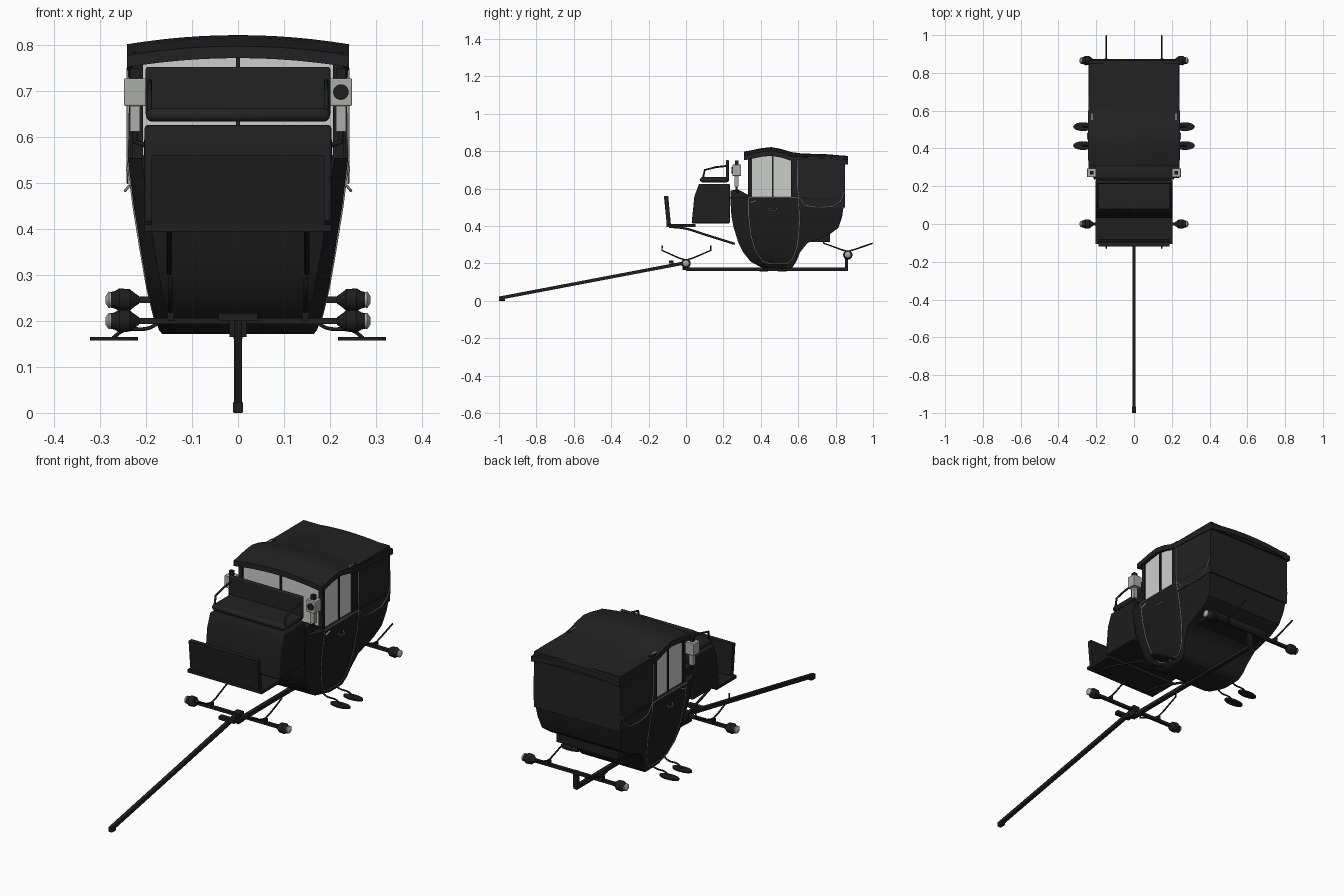
import bpy, bmesh, math
from mathutils import Vector

if "Cube" in bpy.data.objects:
    bpy.data.objects.remove(bpy.data.objects["Cube"], do_unlink=True)


def material(name, r, g, b, rough=0.6):
    m = bpy.data.materials.new(name)
    m.use_nodes = True
    m.diffuse_color = (r, g, b, 1)
    bsdf = m.node_tree.nodes["Principled BSDF"]
    bsdf.inputs["Base Color"].default_value = (r, g, b, 1)
    bsdf.inputs["Roughness"].default_value = rough
    return m


BLACK = material("black lacquer", 0.013, 0.013, 0.013)
LEATHER = material("black leather", 0.016, 0.016, 0.016)
GLASS = material("pale glass", 0.6, 0.61, 0.6)
SILVER = material("silver", 0.4, 0.42, 0.39)


def finish(name, bm, mat, bevel=0, smooth=True):
    bmesh.ops.recalc_face_normals(bm, faces=bm.faces)
    me = bpy.data.meshes.new(name)
    bm.to_mesh(me)
    bm.free()
    me.materials.append(mat)
    ob = bpy.data.objects.new(name, me)
    bpy.context.collection.objects.link(ob)
    if bevel:
        mod = ob.modifiers.new("bevel", "BEVEL")
        mod.width, mod.segments = bevel, 3
    if smooth:
        bpy.ops.object.select_all(action="DESELECT")
        ob.select_set(True)
        bpy.context.view_layer.objects.active = ob
        bpy.ops.object.shade_smooth_by_angle(angle=math.radians(35))
    return ob


def loft(name, rings, mat, bevel=0):
    """Skin a stack of closed rings and cap both ends."""
    bm = bmesh.new()
    loops = [[bm.verts.new(p) for p in ring] for ring in rings]
    n = len(loops[0])
    for a, b in zip(loops, loops[1:]):
        for i in range(n):
            bm.faces.new((a[i], a[(i + 1) % n], b[(i + 1) % n], b[i]))
    bm.faces.new(loops[0])
    bm.faces.new(loops[-1])
    return finish(name, bm, mat, bevel)


def box(name, x, y, z, mat, bevel=0):
    ring = lambda h: [(x[0], y[0], h), (x[1], y[0], h), (x[1], y[1], h), (x[0], y[1], h)]
    return loft(name, [ring(z[0]), ring(z[1])], mat, bevel)


def extrude(name, profile, half, mat, bevel=0):
    """Side profile of (y, z) points stretched across the width."""
    return loft(name, [[(x, y, z) for y, z in profile] for x in (-half, half)], mat, bevel)


def lathe_x(name, centre, profile, mat, sides=20):
    """Turned part along x from (x, radius) pairs."""
    cx, cy, cz = centre
    turn = [2 * math.pi * i / sides for i in range(sides)]
    return loft(name, [[(cx + x, cy + r * math.cos(t), cz + r * math.sin(t)) for t in turn]
                       for x, r in profile], mat)


def tube(name, points, radius, mat, smooth=False):
    cu = bpy.data.curves.new(name, "CURVE")
    cu.dimensions = "3D"
    cu.bevel_depth, cu.bevel_resolution, cu.use_fill_caps = radius, 2, True
    if smooth:
        sp = cu.splines.new("BEZIER")
        sp.bezier_points.add(len(points) - 1)
        for bp, p in zip(sp.bezier_points, points):
            bp.co = p
            bp.handle_left_type = bp.handle_right_type = "AUTO"
    else:
        sp = cu.splines.new("POLY")
        sp.points.add(len(points) - 1)
        for sp_p, p in zip(sp.points, points):
            sp_p.co = (*p, 1)
    cu.materials.append(mat)
    ob = bpy.data.objects.new(name, cu)
    bpy.context.collection.objects.link(ob)
    bpy.ops.object.select_all(action="DESELECT")
    ob.select_set(True)
    bpy.context.view_layer.objects.active = ob
    bpy.ops.object.convert(target="MESH")


# Coach tub: height, front, back, half width
LEVELS = [(.172, .43, .55, .165), (.18, .40, .57, .172), (.21, .345, .59, .182),
          (.26, .305, .61, .195), (.31, .28, .65, .204), (.35, .268, .76, .211),
          (.39, .255, .815, .217), (.45, .243, .835, .227), (.555, .236, .85, .24)]
loft("coach_tub", [[(-w + .03, f, z), (w - .03, f, z), (w, f + .06, z), (w, b, z),
                    (-w, b, z), (-w, f + .06, z)] for z, f, b, w in LEVELS], BLACK)


def side(z):
    for a, b in zip(LEVELS, LEVELS[1:]):
        if z <= b[0]:
            return a[3] + (b[3] - a[3]) * (z - a[0]) / (b[0] - a[0])
    return LEVELS[-1][3]


box("rear_underblock", (-.17, .17), (.6, .77), (.315, .40), BLACK)
extrude("front_cowl", [(.237, .55), (.237, .59), (.28, .595), (.345, .56), (.345, .54)], .205, BLACK)

# Cabin: leather quarters, glazing and pillars
loft("rear_hood", [[(-w, .595, z), (w, .595, z), (w, .85, z), (-w, .85, z)]
                   for z, w in ((.5, .236), (.56, .239), (.775, .236))], LEATHER)
box("windshield", (-.215, .215), (.337, .343), (.56, .785), GLASS)
box("windshield_mullion", (-.004, .004), (.331, .35), (.56, .785), BLACK)
for s, label in ((1, "left"), (-1, "right")):
    extrude_y = lambda n, y, z, x, m: box(label + n, sorted((s * x[0], s * x[1])), y, z, m)
    extrude_y("_door_glass", (.345, .585), (.55, .782), (.219, .224), GLASS)
    extrude_y("_front_pillar", (.332, .352), (.55, .785), (.207, .23), BLACK)
    extrude_y("_door_pillar", (.461, .469), (.55, .79), (.217, .23), BLACK)
    extrude_y("_rear_pillar", (.562, .6), (.55, .78), (.215, .234), BLACK)

# Wavy arched roof
STATIONS = [(.31, .798), (.34, .803), (.40, .816), (.455, .822), (.51, .812), (.56, .796),
            (.62, .788), (.75, .784), (.865, .775)]
rings = []
for y, z in STATIONS:
    xs = [-.242 + .484 * i / 12 for i in range(13)]
    drop = lambda x: .02 * (x / .242) ** 2
    rings.append([(x, y, z - drop(x)) for x in xs] +
                 [(x, y, z - .026 - drop(x)) for x in reversed(xs)])
loft("roof", rings, LEATHER)
box("roof_rear_edge", (-.238, .238), (.845, .86), (.735, .757), BLACK)

# Driver's seat
extrude("seat_box", [(.03, .415), (.235, .415), (.235, .626), (.07, .626), (.045, .56)], .203, BLACK, .006)
box("seat_cushion", (-.2, .2), (.075, .23), (.634, .662), LEATHER, .012)
box("seat_backrest", (-.201, .201), (.213, .23), (.645, .753), LEATHER, .006)
box("footboard", (-.203, .203), (-.105, .05), (.395, .41), BLACK)
loft("dashboard", [[(x, y - .012 - b, z) for y, z, b in ((-.09, .4, 0), (-.106, .56, 0))] +
                   [(x, y, z) for y, z in ((-.095, .56), (-.08, .4))]
                   for x, b in ((-.188, 0), (-.1, 0), (.1, 0), (.188, 0))], BLACK)

# Pole, perch and crossbars
loft("pole", [[(sx * .009, y, z + sz * .009) for sx, sz in ((-1, -1), (1, -1), (1, 1), (-1, 1))]
              for y, z in ((-.995, .015), (.01, .206))], BLACK)
box("pole_tip", (-.011, .011), (-1, -.967), (0, .024), BLACK, .003)
box("perch", (-.01, .01), (0, .865), (.161, .178), BLACK)
box("perch_front_block", (-.018, .018), (-.02, .02), (.165, .215), BLACK)
box("splinter_bar", (-.042, .042), (-.092, -.068), (.2, .217), BLACK)
box("perch_rear_post", (-.012, .012), (.85, .865), (.17, .25), BLACK)

HUB = [(.215, .008), (.228, .017), (.235, .023), (.258, .025), (.268, .019), (.276, .017)]
CAP = [(.274, .016), (.281, .018), (.284, .014), (.288, .008)]
for y, z, end, rise in ((0, .2, "front", .27), (.865, .246, "rear", .308)):
    box(end + "_axle", (-.235, .235), (y - .008, y + .008), (z - .007, z + .007), BLACK)
    for s in (1, -1):
        lathe_x(end + "_hub", (0, y, z), [(s * x, r) for x, r in HUB], BLACK)
        lathe_x(end + "_hub_cap", (0, y, z), [(s * x, r) for x, r in CAP], SILVER)
        x = s * .147
        tube(end + "_spring", [(x, y - .128, rise + .025), (x, y - .128, rise), (x, y - .04, z + .03),
                               (x, y, z + .018), (x, y + .04, z + .03), (x, y + .133, rise),
                               (x, y + .133, rise + (.025 if y == 0 else 0))], .004, BLACK)
        box(end + "_spring_clip", (x - .008, x + .008), (y - .012, y + .012), (z, z + .02), BLACK)

# Details mirrored on both sides
for s in (1, -1):
    x = s * .15
    tube("footboard_strut", [(x, -.09, .397), (x, 0, .386), (x, .1, .355), (x, .26, .305)], .006, BLACK, True)
    x = s * .192
    tube("seat_rail", [(x, .09, .65), (x, .1, .70), (x, .16, .715), (x, .222, .722)], .005, BLACK)
    for y in (.415, .515):
        bm = bmesh.new()
        bmesh.ops.create_cone(bm, cap_ends=True, segments=28, radius1=1, radius2=1, depth=1)
        for v in bm.verts:
            v.co = Vector((s * .27 + v.co.x * .052, y + v.co.y * .023, .161 + v.co.z * .008))
        finish("step_plate", bm, BLACK)
        tube("step_bracket", [(s * .165, y, .205), (s * .19, y, .186), (s * .25, y, .179),
                              (s * .272, y, .163)], .004, BLACK, True)

    # Lamps
    span = lambda a, b: sorted((s * a, s * b))
    box("lamp_body", span(.2, .248), (.248, .295), (.668, .728), SILVER, .003)
    box("lamp_base", span(.213, .235), (.26, .28), (.612, .668), SILVER)
    box("lamp_chimney", span(.214, .234), (.262, .28), (.728, .75), BLACK)
    tube("lamp_bracket", [(s * .224, .27, .615), (s * .224, .27, .59), (s * .18, .28, .575)], .006, BLACK)

    # Pinstripes and door furniture
    door = [(.335, .55), (.336, .45), (.345, .36), (.37, .27), (.41, .212), (.45, .198),
            (.54, .198), (.57, .225), (.592, .28), (.603, .36), (.607, .45), (.6, .55)]
    tube("door_stripe", [(s * (side(z) + .0005), y, z) for y, z in door], .0022, SILVER)
    tube("sill_stripe", [(s * .24, .335, .552), (s * .24, .6, .552)], .0025, SILVER)
    hood = [(.597, .75), (.597, .6), (.605, .55), (.64, .51), (.7, .5), (.78, .503), (.825, .53), (.847, .58)]
    tube("hood_stripe", [(s * .24, y, z) for y, z in hood], .0022, SILVER)
    tube("door_handle", [(s * .236, .445, .495), (s * .246, .45, .483), (s * .246, .48, .483),
                         (s * .236, .485, .495)], .003, SILVER)
    tube("door_hinge", [(s * .24, .345, .525), (s * .24, .375, .535)], .004, SILVER)

lamp_lens = bmesh.new()
bmesh.ops.create_cone(lamp_lens, cap_ends=True, segments=20, radius1=.017, radius2=.017, depth=.006)
for v in lamp_lens.verts:
    v.co = Vector((.224 + v.co.x, .247 + v.co.z, .698 + v.co.y))
finish("lamp_lens", lamp_lens, BLACK)
